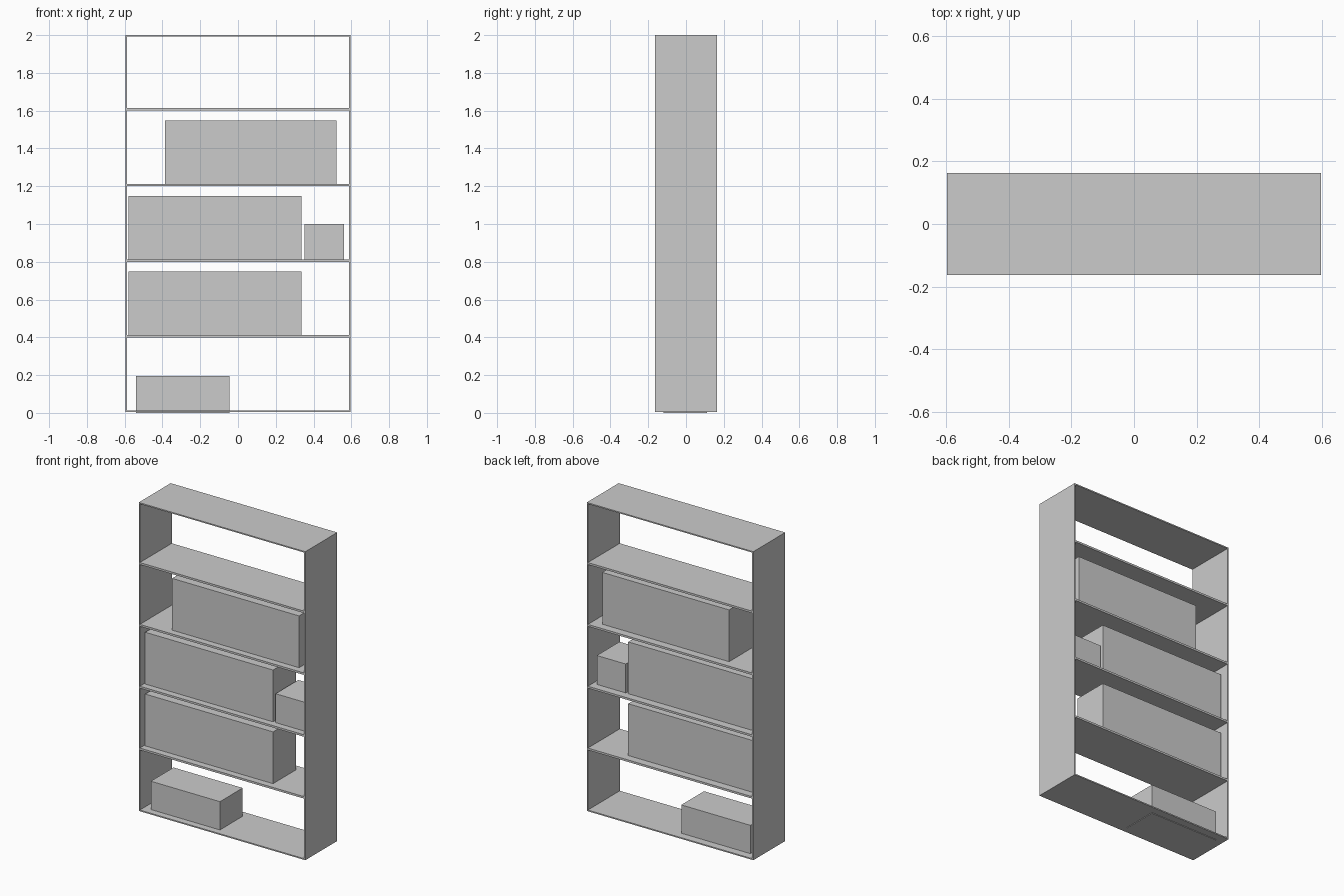
import bpy

if "Cube" in bpy.data.objects:
    bpy.data.objects.remove(bpy.data.objects["Cube"])


def block(name, x0, x1, y0, y1, z0, z1):
    """Box given by its extents on each axis."""
    bpy.ops.mesh.primitive_cube_add(
        size=1, location=((x0 + x1) / 2, (y0 + y1) / 2, (z0 + z1) / 2))
    ob = bpy.context.object
    ob.name = name
    ob.scale = (x1 - x0, y1 - y0, z1 - z0)
    bpy.ops.object.transform_apply(location=False, rotation=False, scale=True)
    return ob


W, D, H = 0.596, 0.163, 2.0    # half width, half depth, height
T = 0.008                      # panel thickness
LIFT = 0.004                   # bottom panel sits just above the lowest box

# Side panels
block("left_side", -W, -W + T, -D, D, LIFT, H)
block("right_side", W - T, W, -D, D, LIFT, H)

# Top, bottom and the four shelves between the sides
block("top_panel", -W + T, W - T, -D, D, H - T, H)
block("bottom_panel", -W + T, W - T, -D, D, LIFT, LIFT + T)
for i in range(1, 5):
    z = 0.4 * i
    block(f"shelf_{i}", -W + T, W - T, -D, D, z, z + 0.013)

# Boxes and rows of books resting on the shelves
Y0, Y1 = -0.12, 0.112
for name, x0, x1, z0, z1 in (
        ("storage_box", -0.54, -0.045, 0.0, 0.195),
        ("book_row_lower", -0.58, 0.335, 0.41, 0.748),
        ("book_row_middle", -0.58, 0.335, 0.81, 1.148),
        ("small_box", 0.353, 0.56, 0.81, 1.0),
        ("book_row_upper", -0.387, 0.521, 1.21, 1.548)):
    block(name, x0, x1, Y0, Y1, z0, z1)
